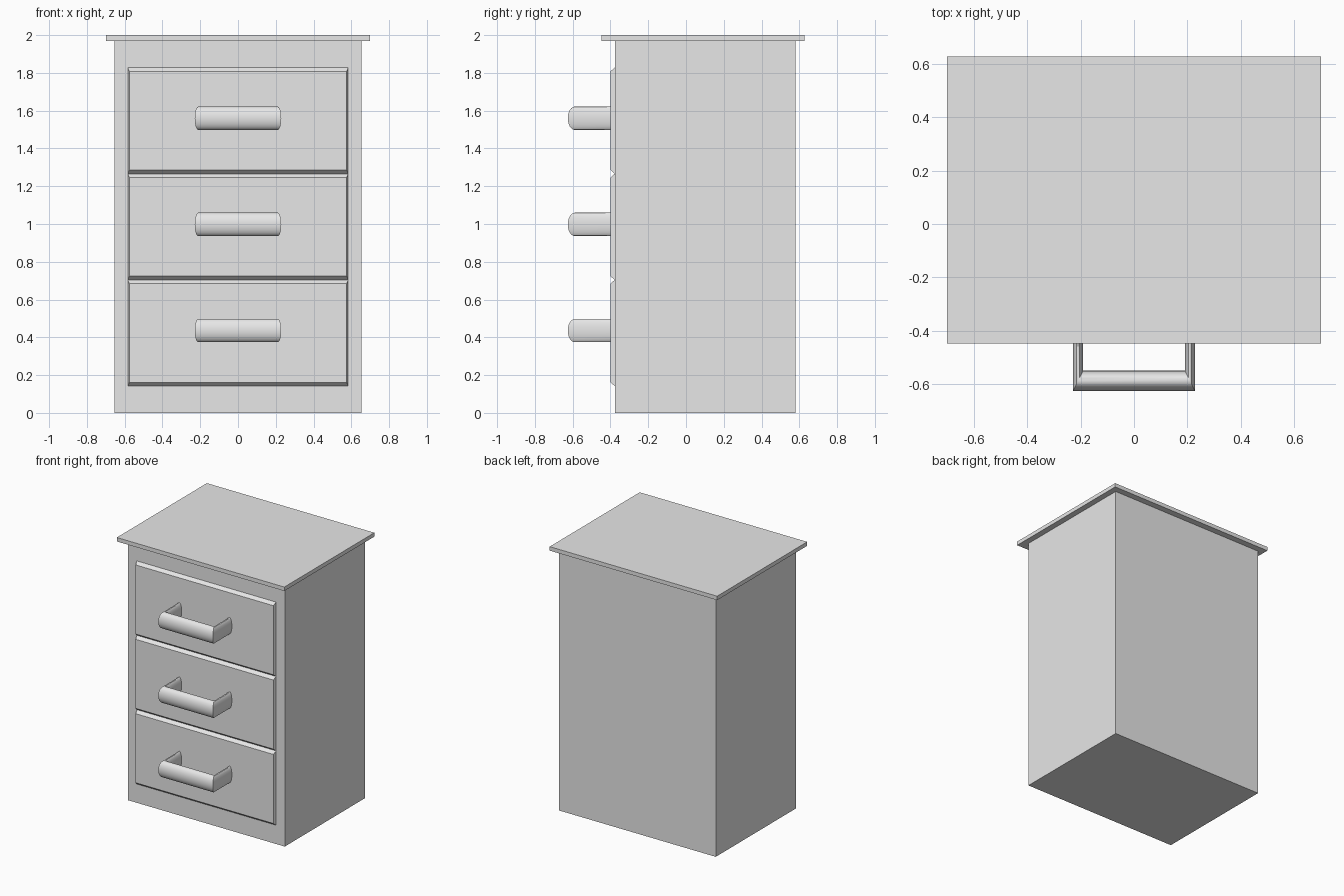
import bpy, bmesh, math

cube = bpy.data.objects.get("Cube")
if cube:
    bpy.data.objects.remove(cube, do_unlink=True)

grey = bpy.data.materials.new("plain_grey")
grey.use_nodes = True
grey.diffuse_color = (0.8, 0.8, 0.8, 1)
grey.node_tree.nodes["Principled BSDF"].inputs["Base Color"].default_value = (0.8, 0.8, 0.8, 1)


def loft(name, rings, smooth=False):
    """Skin a list of equal-length point rings and cap both ends."""
    bm = bmesh.new()
    loops = [[bm.verts.new(p) for p in ring] for ring in rings]
    for a, b in zip(loops, loops[1:]):
        for i in range(len(a)):
            j = (i + 1) % len(a)
            bm.faces.new((a[i], a[j], b[j], b[i]))
    bm.faces.new(loops[0])
    bm.faces.new(loops[-1])
    bmesh.ops.recalc_face_normals(bm, faces=bm.faces)
    mesh = bpy.data.meshes.new(name)
    bm.to_mesh(mesh)
    bm.free()
    mesh.materials.append(grey)
    obj = bpy.data.objects.new(name, mesh)
    bpy.context.collection.objects.link(obj)
    if smooth:
        bpy.ops.object.select_all(action="DESELECT")
        obj.select_set(True)
        bpy.context.view_layer.objects.active = obj
        bpy.ops.object.shade_smooth_by_angle(angle=math.radians(30))
    return obj


def rect(half_x, y, z0, z1):
    return [(-half_x, y, z0), (half_x, y, z0), (half_x, y, z1), (-half_x, y, z1)]


def box(name, half_x, y0, y1, z0, z1):
    return loft(name, [rect(half_x, y0, z0, z1), rect(half_x, y1, z0, z1)])


# Cabinet and overhanging top
FRONT = -0.377
box("cabinet_body", 0.655, FRONT, 0.58, 0, 1.97)
box("top_board", 0.70, -0.447, 0.628, 1.97, 2.0)


# Drawer front with chamfered edges
def drawer(name, z0, z1):
    loft(name, [rect(0.583, FRONT, z0, z1),
                rect(0.575, -0.40, z0 + 0.02, z1 - 0.02)])


# Mitred U-shaped handle with an elliptical section
def handle(name, z, sides=24):
    section = [(math.cos(t), math.sin(t))
               for t in (2 * math.pi * i / sides for i in range(sides))]

    def ring(side, at_corner):
        return [(side * (0.21 + 0.019 * c),
                 -0.588 - 0.038 * c if at_corner else -0.395,
                 z + 0.062 * s) for c, s in section]

    loft(name, [ring(-1, False), ring(-1, True), ring(1, True), ring(1, False)], True)


STEP = 0.562
for i, level in enumerate(("bottom", "middle", "top")):
    base = 0.142 + i * STEP
    drawer(level + "_drawer_front", base, base + STEP)
    handle(level + "_drawer_handle", 0.436 + i * STEP)
